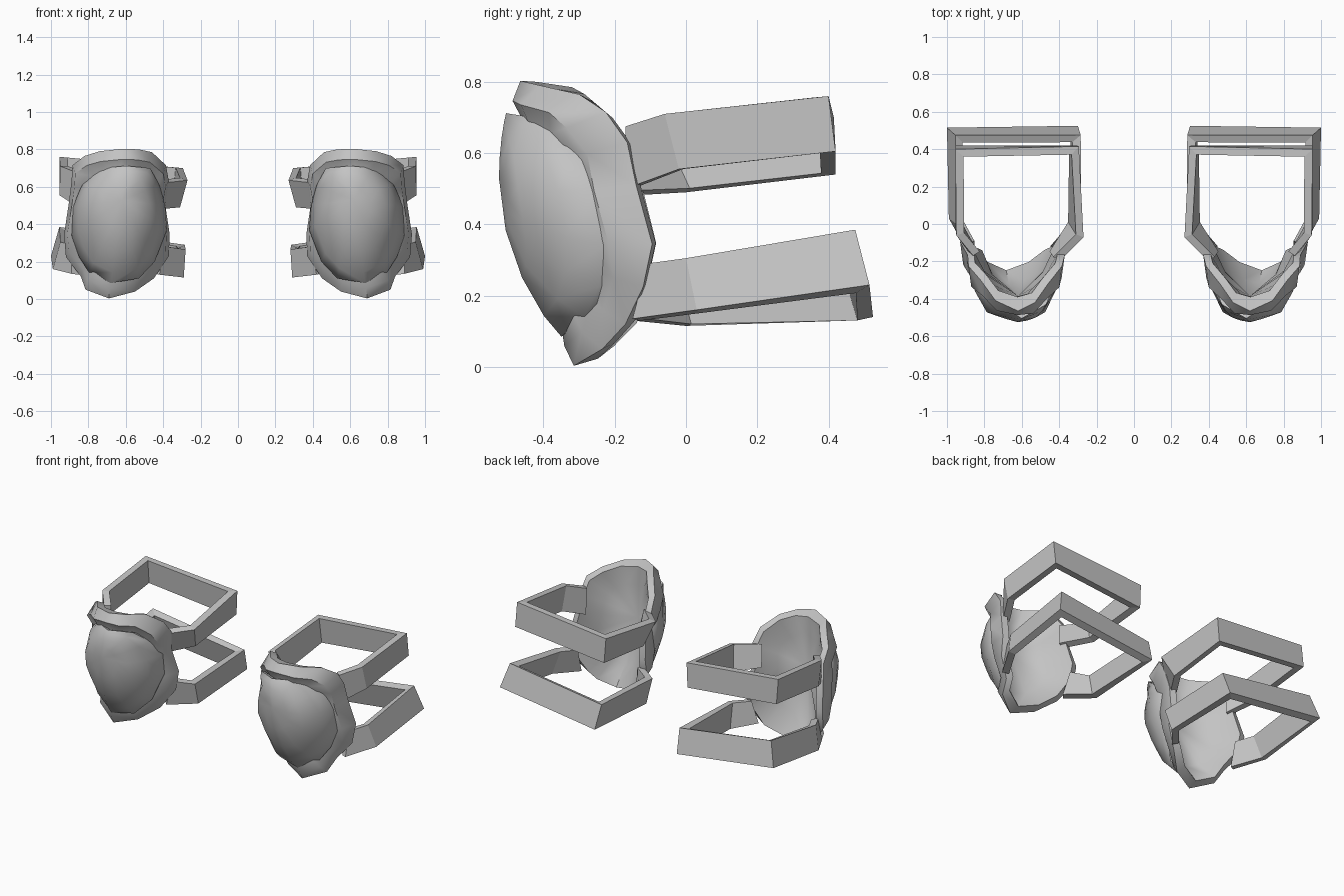
import bpy, bmesh, math
from mathutils import Vector

cube = bpy.data.objects.get("Cube")
if cube:
    bpy.data.objects.remove(cube, do_unlink=True)

grey = bpy.data.materials.new("plain grey")
grey.use_nodes = True
grey.diffuse_color = (0.55, 0.55, 0.55, 1)
grey.node_tree.nodes["Principled BSDF"].inputs["Base Color"].default_value = (0.55, 0.55, 0.55, 1)


def add_object(name, bm):
    """Turn a bmesh into a grey object."""
    mesh = bpy.data.meshes.new(name)
    bm.to_mesh(mesh)
    bm.free()
    mesh.materials.append(grey)
    ob = bpy.data.objects.new(name, mesh)
    bpy.context.collection.objects.link(ob)
    return ob


def mirror(ob):
    """Repeat the part on the other knee."""
    ob.modifiers.new("other_knee", 'MIRROR').use_mirror_merge = False


def skin(name, rings, tips, angle):
    """Bridge closed rings of points, fan the given ends to a tip, and smooth."""
    bm = bmesh.new()
    loops = [[bm.verts.new(p) for p in ring] for ring in rings]
    n = len(rings[0])
    for a, b in zip(loops, loops[1:]):
        for i in range(n):
            j = (i + 1) % n
            bm.faces.new((a[i], a[j], b[j], b[i]))
    for end, tip in tips:
        v = bm.verts.new(tip)
        for i in range(n):
            bm.faces.new((v, loops[end][i], loops[end][(i + 1) % n]))
    bmesh.ops.recalc_face_normals(bm, faces=bm.faces)
    ob = add_object(name, bm)
    bpy.ops.object.select_all(action='DESELECT')
    ob.select_set(True)
    bpy.context.view_layer.objects.active = ob
    bpy.ops.object.shade_smooth_by_angle(angle=math.radians(angle))
    mirror(ob)


# Backing shell: outer edge, clockwise from the top
EDGE = [(.62, -.465, .803), (.74, -.41, .79), (.82, -.30, .765), (.885, -.225, .715),
        (.89, -.165, .63), (.905, -.14, .51), (.93, -.095, .345), (.92, -.12, .225),
        (.84, -.17, .12), (.815, -.235, .05), (.69, -.315, .003), (.55, -.26, .04),
        (.45, -.17, .11), (.37, -.12, .23), (.365, -.095, .345), (.39, -.14, .51),
        (.37, -.165, .63), (.385, -.225, .715), (.46, -.32, .785), (.53, -.42, .80)]


def scaled(p, sx, sz, y):
    return (.64 + (p[0] - .64) * sx, y, .40 + (p[2] - .40) * sz)


front, under, rim, bowl = [], [], [], []
for p in EDGE:
    side = min(1, abs(p[0] - .64) / .28)
    fy = p[1] - .014 - (.11 if p[2] > .3 else .07) * side
    front.append(scaled(p, .94, .86, fy))
    under.append(scaled(p, .70, .70, fy + .02 + (-.44 - fy) * .3))
    ry = p[1] + .01 + .07 * (1 - side)
    rim.append(scaled(p, .86, .95, ry))
    bowl.append(scaled(p, .60, .64, ry + (-.385 - ry) * .52))
skin("backing_shell", [under, front, EDGE, rim, bowl],
     [(0, (.63, -.46, .45)), (-1, (.62, -.385, .45))], 50)

# Domed knee cap: rim, clockwise from the top, and the foremost point
CAP = [(.60, -.505, .712), (.72, -.43, .70), (.83, -.32, .62), (.885, -.25, .49),
       (.89, -.23, .34), (.85, -.245, .225), (.795, -.285, .14), (.68, -.35, .085),
       (.53, -.325, .11), (.445, -.265, .20), (.38, -.23, .37), (.39, -.245, .50),
       (.42, -.315, .61), (.47, -.43, .70)]
PEAK = Vector((.62, -.525, .53))
rings = [[(.63 + (x - .63) * .96, y + .03, .40 + (z - .40) * .96) for x, y, z in CAP]]
# Each ring: share of the way to the rim, depth share up and down, depth share sideways
for t, deep, wide in ((1, 1, 1), (.87, .74, .60), (.63, .40, .19), (.33, .11, .09)):
    ring = []
    for p in CAP:
        d = Vector(p) - PEAK
        side = abs(d.x) / math.hypot(d.x, d.z)
        ring.append(PEAK + Vector((d.x * t, d.y * (deep + (wide - deep) * side), d.z * t)))
    rings.append(ring)
skin("knee_cap", rings, [(-1, PEAK)], 55)


# Straps: lower and upper edge points from the outer end round the back
def strap(name, pairs):
    bm = bmesh.new()
    cols = [(bm.verts.new(lo), bm.verts.new(hi)) for lo, hi in pairs]
    for (a, b), (c, d) in zip(cols, cols[1:]):
        bm.faces.new((a, c, d, b))
    ob = add_object(name, bm)
    mod = ob.modifiers.new("thickness", 'SOLIDIFY')
    mod.thickness = .042
    mod.offset = -1
    mod.use_even_offset = True
    mirror(ob)


strap("upper_strap", [((.87, -.17, .50), (.86, -.17, .675)),
                      ((.955, -.02, .555), (.95, -.06, .71)),
                      ((.955, .42, .605), (.955, .40, .76)),
                      ((.305, .42, .54), (.295, .415, .70)),
                      ((.31, 0, .49), (.27, -.07, .635)),
                      ((.42, -.17, .48), (.40, -.20, .62))])
strap("lower_strap", [((.89, -.15, .135), (.89, -.11, .29)),
                      ((.99, .03, .16), (.95, 0, .305)),
                      ((1.0, .515, .23), (.955, .475, .385)),
                      ((.30, .525, .14), (.285, .475, .29)),
                      ((.29, 0, .115), (.28, -.05, .265)),
                      ((.42, -.15, .13), (.39, -.12, .28))])
